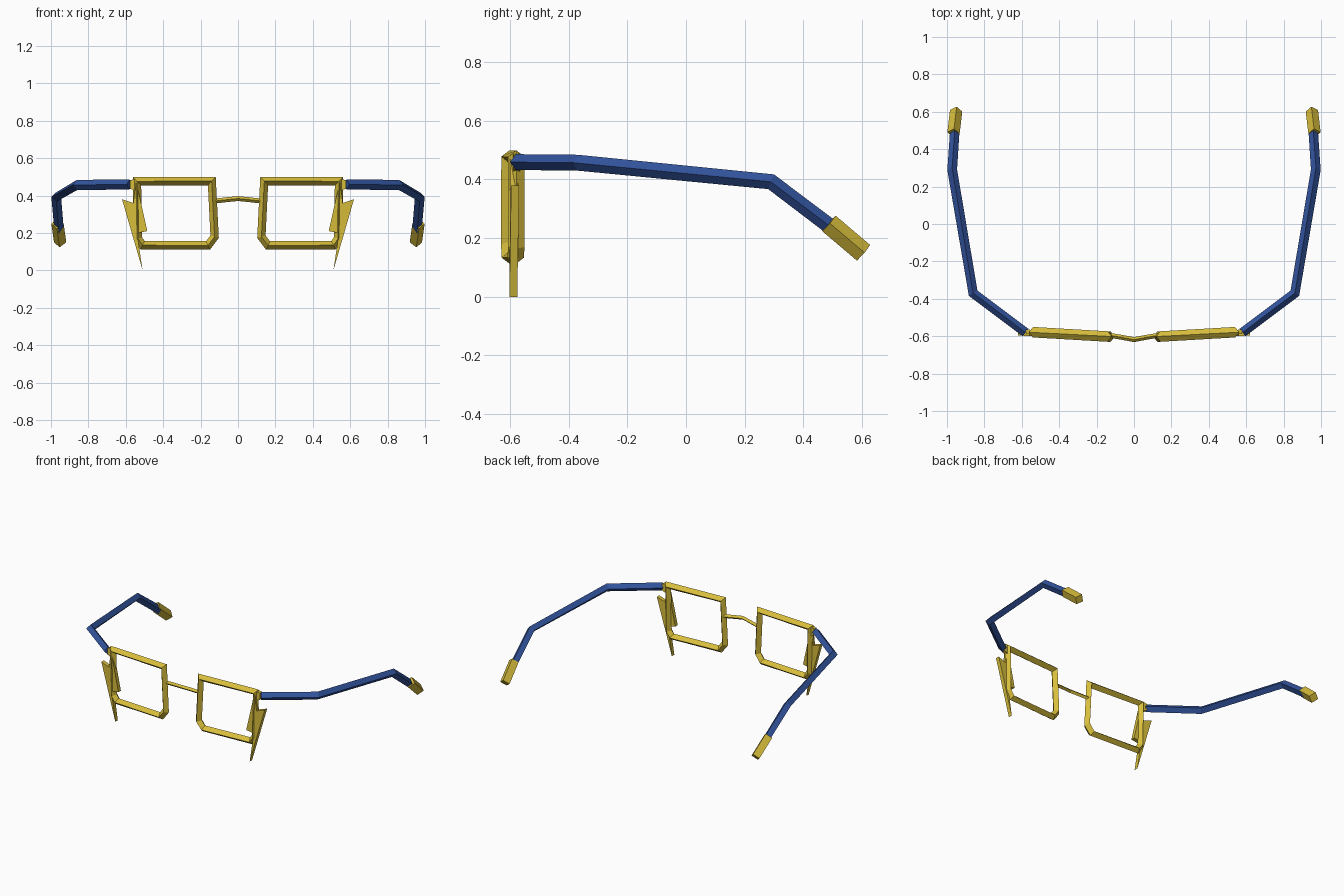
import bpy, bmesh
from mathutils import Vector

if "Cube" in bpy.data.objects:
    bpy.data.objects.remove(bpy.data.objects["Cube"], do_unlink=True)


def material(name, color):
    m = bpy.data.materials.new(name)
    m.use_nodes = True
    m.diffuse_color = color
    m.node_tree.nodes["Principled BSDF"].inputs["Base Color"].default_value = color
    return m


gold = material("golden yellow", (0.68, 0.51, 0.045, 1))
blue = material("deep blue", (0.032, 0.088, 0.34, 1))


def finish(name, bm, mat, mirror=True):
    bmesh.ops.recalc_face_normals(bm, faces=bm.faces)
    mesh = bpy.data.meshes.new(name)
    bm.to_mesh(mesh)
    bm.free()
    mesh.materials.append(mat)
    obj = bpy.data.objects.new(name, mesh)
    bpy.context.collection.objects.link(obj)
    if mirror:
        obj.modifiers.new("left_right", 'MIRROR')
    return obj


def tube(name, points, width, height, mat, up=(0, 0, 1), closed=False, mirror=True):
    """Sweep a diamond section along a path with mitred corners."""
    pts = [Vector(p) for p in points]
    up, n = Vector(up), len(pts)
    bm = bmesh.new()
    rings = []
    for i, p in enumerate(pts):
        a = (p - pts[i - 1]).normalized() if i or closed else None
        b = (pts[(i + 1) % n] - p).normalized() if i < n - 1 or closed else None
        a, b = a or b, b or a
        t = (a + b).normalized()
        side = t.cross(up).normalized()
        top = side.cross(t).normalized()
        miter = 1 / max(t.dot(a), 0.5)
        s, h = side * width * miter, top * height
        rings.append([bm.verts.new(p + o) for o in (s, h, -s, -h)])
    for i in range(n if closed else n - 1):
        r, q = rings[i], rings[(i + 1) % n]
        for k in range(4):
            j = (k + 1) % 4
            bm.faces.new((r[k], r[j], q[j], q[k]))
    if not closed:
        bm.faces.new(rings[0])
        bm.faces.new(rings[-1])
    return finish(name, bm, mat, mirror)


def on_front(x, z, offset=0.0):
    """Point on the slightly swept-back lens plane."""
    return Vector((x, -0.59 + 0.058 * (x - 0.34) + offset, z))


def plate(name, outline, offset, thickness, mat):
    bm = bmesh.new()
    face = bm.faces.new([bm.verts.new(on_front(x, z, offset)) for x, z in outline])
    out = bmesh.ops.extrude_face_region(bm, geom=[face])
    moved = [v for v in out["geom"] if isinstance(v, bmesh.types.BMVert)]
    bmesh.ops.translate(bm, verts=moved, vec=(0, thickness, 0))
    return finish(name, bm, mat)


# Lens rims
rim = [(0.14, 0.477), (0.54, 0.477), (0.535, 0.17), (0.51, 0.134), (0.16, 0.134), (0.125, 0.18)]
tube("lens_rim", [on_front(x, z) for x, z in rim], 0.022, 0.028, gold,
     up=(0, 1, 0), closed=True)

# Nose bridge
half = [(0.13, -0.595, 0.37), (0.06, -0.607, 0.378)]
bridge = [(-x, y, z) for x, y, z in half] + [(0, -0.618, 0.384)] + half[::-1]
tube("nose_bridge", bridge, 0.013, 0.013, gold, mirror=False)

# Hinges between rims and temples
plate("hinge", [(0.545, 0.49), (0.578, 0.482), (0.578, 0.437), (0.545, 0.425)],
      -0.012, 0.024, gold)

# Bolt-shaped side ornaments
plate("bolt_ornament", [(0.545, 0.48), (0.485, 0.21), (0.54, 0.2), (0.51, 0.0),
                        (0.62, 0.38), (0.56, 0.36)], -0.022, 0.027, gold)

# Temples and ear tips
tube("temple", [(0.58, -0.58, 0.459), (0.86, -0.37, 0.457), (0.972, 0.29, 0.392),
                (0.952, 0.59, 0.165)], 0.025, 0.027, blue)
tube("ear_tip", [(0.965, 0.487, 0.25), (0.951, 0.605, 0.15)], 0.033, 0.035, gold)
